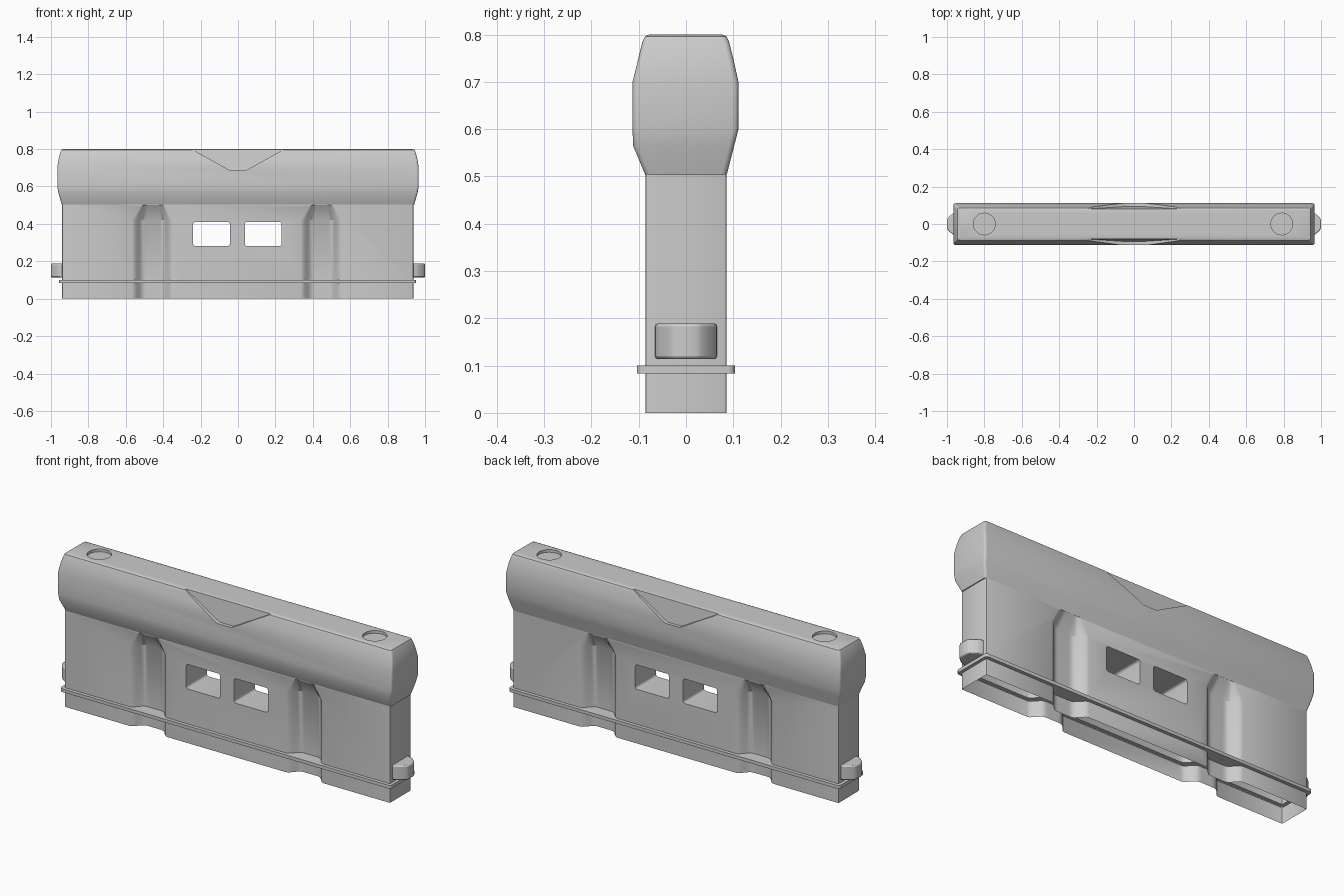
import bpy, bmesh, math

cube = bpy.data.objects.get("Cube")
if cube:
    bpy.data.objects.remove(cube, do_unlink=True)

grey = bpy.data.materials.new("light grey plastic")
grey.use_nodes = True
grey.diffuse_color = (0.6, 0.6, 0.6, 1)
grey.node_tree.nodes["Principled BSDF"].inputs["Base Color"].default_value = (0.6, 0.6, 0.6, 1)


def loft(name, rings, closed=True):
    """Skin equal-length rings of points and cap both ends."""
    bm = bmesh.new()
    loops = [[bm.verts.new(p) for p in ring] for ring in rings]
    n = len(loops[0])
    for a, b in zip(loops, loops[1:]):
        for i in range(n):
            j = (i + 1) % n
            bm.faces.new((a[i], a[j], b[j], b[i]))
    bm.faces.new(loops[0])
    bm.faces.new(loops[-1])
    bmesh.ops.recalc_face_normals(bm, faces=bm.faces)
    mesh = bpy.data.meshes.new(name)
    bm.to_mesh(mesh)
    bm.free()
    mesh.materials.append(grey)
    ob = bpy.data.objects.new(name, mesh)
    bpy.context.collection.objects.link(ob)
    return ob


def rounded_rect(x0, x1, y0, y1, r, steps=4):
    pts = []
    corners = [(x1 - r, y1 - r), (x0 + r, y1 - r), (x0 + r, y0 + r), (x1 - r, y0 + r)]
    for k, (cx, cy) in enumerate(corners):
        for s in range(steps + 1):
            a = math.pi / 2 * (k + s / steps)
            pts.append((cx + r * math.cos(a), cy + r * math.sin(a)))
    return pts


def slab(name, outline, z0, z1):
    return loft(name, [[(x, y, z) for x, y in outline] for z in (z0, z1)])


def boolean(ob, other, operation="DIFFERENCE"):
    """Apply a boolean and remove the helper."""
    mod = ob.modifiers.new("cut", "BOOLEAN")
    mod.operation, mod.object, mod.solver = operation, other, "EXACT"
    bpy.context.view_layer.objects.active = ob
    bpy.ops.object.modifier_apply(modifier=mod.name)
    bpy.data.objects.remove(other, do_unlink=True)


def smooth(ob, angle=32):
    bpy.ops.object.select_all(action="DESELECT")
    ob.select_set(True)
    bpy.context.view_layer.objects.active = ob
    bpy.ops.object.shade_smooth_by_angle(angle=math.radians(angle))


# Lower wall
wall = slab("lower_wall", rounded_rect(-0.94, 0.937, -0.086, 0.086, 0.006, 2), 0, 0.52)


# Vertical flutes on both faces, fading out at the top
def flute_ring(cx, side, half, depth, z):
    ring = [(cx - half, side * 0.15, z)]
    for i in range(17):
        t = i / 8 - 1
        k = min(1, (1 - abs(t)) / 0.6)
        d = depth * (0.5 - 0.5 * math.cos(math.pi * k))
        ring.append((cx + half * t, side * (0.0865 - d), z))
    return ring + [(cx + half, side * 0.15, z)]


for cx in (-0.457, 0.445):
    for side in (-1, 1):
        flute = loft("flute_cutter", [
            flute_ring(cx, side, 0.11, 0.05, -0.05),
            flute_ring(cx, side, 0.11, 0.05, 0.42),
            flute_ring(cx, side, 0.07, 0.001, 0.5)])
        boolean(wall, flute)

# Two fork windows through the wall
for x0, x1 in ((-0.24, -0.043), (0.037, 0.233)):
    outline = rounded_rect(x0, x1, 0.282, 0.41, 0.012)
    boolean(wall, loft("window_cutter", [[(x, y, z) for x, z in outline] for y in (-0.2, 0.2)]))

# Thin flange around the foot
flange = slab("flange", rounded_rect(-0.957, 0.953, -0.104, 0.104, 0.015), 0.083, 0.1)
boolean(wall, flange, "UNION")

# Open underside
bm = bmesh.new()
bm.from_mesh(wall.data)
under = [f for f in bm.faces if f.normal.z < -0.9 and f.calc_center_median().z < 0.01]
bmesh.ops.delete(bm, geom=under, context="FACES")
bm.to_mesh(wall.data)
bm.free()
smooth(wall)

# Bulging top rail: height, half length, front depth, back depth
sections = [(0.503, 0.942, 0.086, 0.086), (0.565, 0.96, 0.112, 0.102),
            (0.6, 0.966, 0.113, 0.111), (0.7, 0.966, 0.113, 0.111),
            (0.745, 0.96, 0.102, 0.101), (0.785, 0.949, 0.092, 0.091),
            (0.796, 0.944, 0.087, 0.086), (0.8, 0.934, 0.078, 0.077)]
rail = loft("top_rail", [[(x, y, z) for x, y in rounded_rect(-h, h, -f, b, 0.012)]
                         for z, h, f, b in sections])

# Tapered flat label recess on the front and back of the rail
for side in (-1, 1):
    def recess_ring(z, half, inner):
        return [(-half, side * inner, z), (half, side * inner, z),
                (half, side * 0.2, z), (-half, side * 0.2, z)]
    boolean(rail, loft("recess_cutter", [recess_ring(0.685, 0.04, 0.094),
                                         recess_ring(0.82, 0.285, 0.078)]))

# Round filler recesses on top
for cx in (-0.8, 0.79):
    disc = [(cx + 0.058 * math.cos(a * math.pi / 16), 0.058 * math.sin(a * math.pi / 16))
            for a in range(32)]
    boolean(rail, slab("filler_cutter", disc, 0.786, 0.9))
smooth(rail)

# Coupling lugs at both ends
for name, side in (("left_lug", 1), ("right_lug", -1)):
    half = [(0.92, 0.067), (0.955, 0.064), (0.968, 0.056), (0.982, 0.045), (0.994, 0.033), (1.0, 0.022)]
    outline = [(side * x, y) for x, y in half] + [(side * x, -y) for x, y in reversed(half)]
    lug = slab(name, outline, 0.114, 0.189)
    bevel = lug.modifiers.new("soft edges", "BEVEL")
    bevel.width, bevel.segments = 0.006, 2
    bevel.limit_method, bevel.angle_limit = "ANGLE", math.radians(50)
    smooth(lug, 40)
